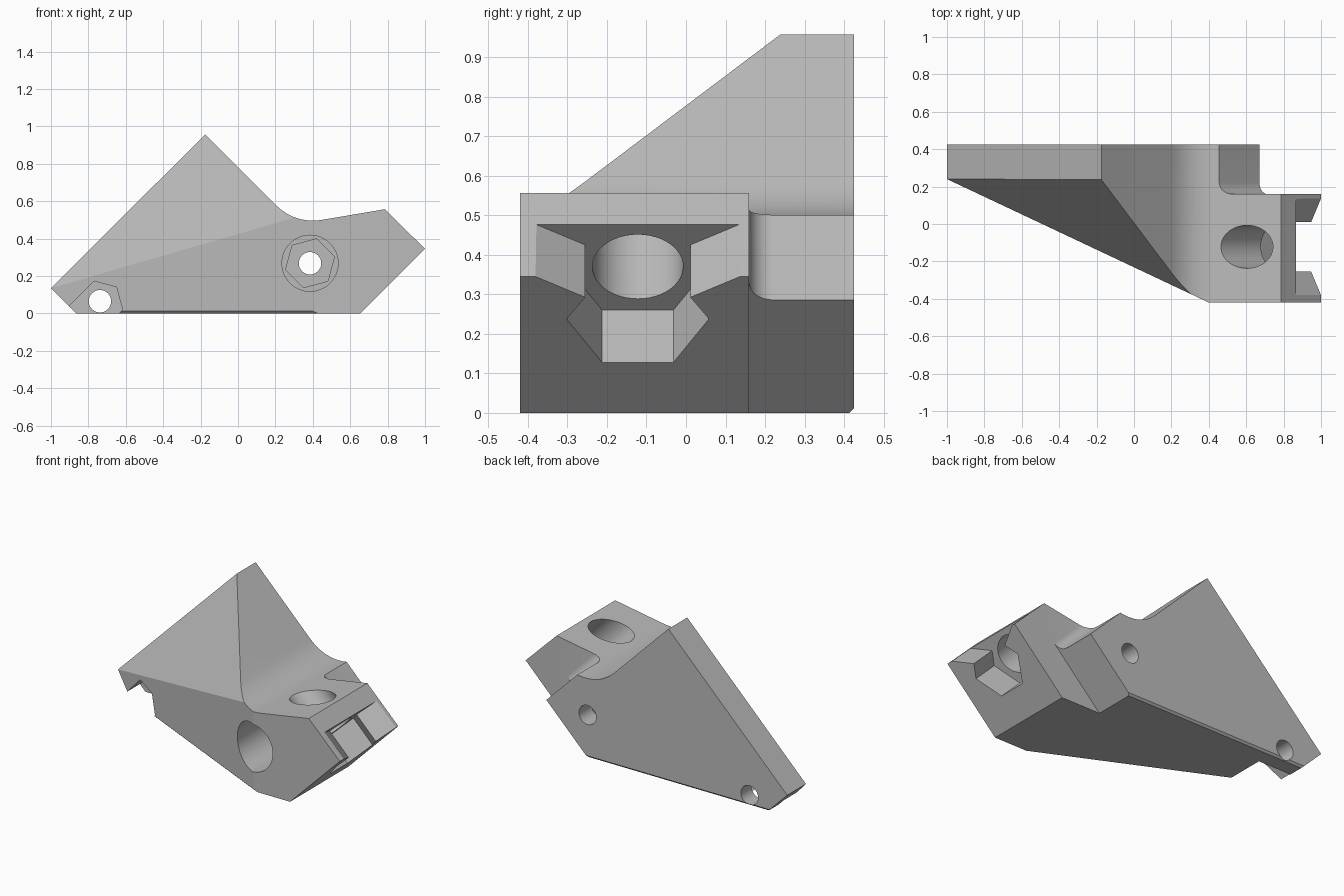
import bpy, bmesh, math
from mathutils import Vector, Matrix

if "Cube" in bpy.data.objects:
    bpy.data.objects.remove(bpy.data.objects["Cube"], do_unlink=True)

grey = bpy.data.materials.new("plain grey")
grey.use_nodes = True
grey.diffuse_color = (0.5, 0.5, 0.5, 1)
grey.node_tree.nodes["Principled BSDF"].inputs["Base Color"].default_value = (0.5, 0.5, 0.5, 1)

BACK, FRONT, WALL = 0.425, -0.42, 0.16
AXIS_Y = -0.122                      # centre line of the clamp screw
UP = Vector((1, 0, 1)).normalized()  # the two diagonal directions
DOWN = Vector((1, 0, -1)).normalized()


def prism(name, points, direction):
    """Closed prism: a 3D polygon swept along a direction."""
    bm = bmesh.new()
    face = bm.faces.new([bm.verts.new(p) for p in points])
    swept = bmesh.ops.extrude_face_region(bm, geom=[face])["geom"]
    bmesh.ops.translate(bm, vec=direction, verts=[v for v in swept if isinstance(v, bmesh.types.BMVert)])
    bmesh.ops.recalc_face_normals(bm, faces=bm.faces)
    mesh = bpy.data.meshes.new(name)
    bm.to_mesh(mesh)
    bm.free()
    ob = bpy.data.objects.new(name, mesh)
    bpy.context.collection.objects.link(ob)
    return ob


def ring(cx, cz, radius, sides, turn=0):
    """Regular polygon in x and z."""
    angles = [math.radians(turn) + math.tau * i / sides for i in range(sides)]
    return [(cx + radius * math.cos(a), cz + radius * math.sin(a)) for a in angles]


def along_y(name, profile, y0, y1):
    return prism(name, [(x, y0, z) for x, z in profile], (0, y1 - y0, 0))


# Side profile, with a rounded valley between the fin and the clamp
a, corner, b = Vector((0.2, 0.582)), Vector((0.306, 0.476)), Vector((0.454, 0.501))
valley = [a * (1 - t) ** 2 + corner * 2 * t * (1 - t) + b * t * t for t in [i / 12 for i in range(13)]]
profile = [(-1, 0.135), (-0.175, 0.957)] + [tuple(p) for p in valley]
profile += [(0.785, 0.557), (1, 0.345), (0.655, 0), (-0.865, 0)]
body = along_y("bracket_body", profile, FRONT, BACK)
body.data.materials.append(grey)

# Slanted front walls and thin bottom chamfers
tip = Vector((-1, 0.24, 0.135))
run = Vector((1.4, -0.66, 0))
side_normal = run.cross(Vector((0, 0, 1))).normalized()
facet_normal = Vector((1.33, -0.627, 0.385)).cross(Vector((1, 0, 1))).normalized()
if facet_normal.y > 0:
    facet_normal.negate()
if side_normal.y > 0:
    side_normal.negate()
lip = Vector((0, 0, 0.012))
base = Vector((tip.x, tip.y, 0))
planes = [(tip, side_normal), (tip, facet_normal),
          (base + lip, side_normal - Vector((0, 0, 1))),
          (Vector((0, BACK, 0)) + lip, Vector((0, 1, -1)))]
bm = bmesh.new()
bm.from_mesh(body.data)
for point, normal in planes:
    cut = bmesh.ops.bisect_plane(bm, geom=bm.verts[:] + bm.edges[:] + bm.faces[:], dist=1e-5,
                                 plane_co=point, plane_no=normal, clear_outer=True)
    edges = [e for e in cut["geom_cut"] if isinstance(e, bmesh.types.BMEdge)]
    bmesh.ops.holes_fill(bm, edges=edges, sides=0)
bmesh.ops.recalc_face_normals(bm, faces=bm.faces)
bm.to_mesh(body.data)
bm.free()

cutters = []

# Rear step: upper diagonal with a filleted inner corner, and lower diagonal
r = 0.06
level = 0.957 / math.sqrt(2)
step = [(level + r - r * math.sin(t), WALL + r - r * math.cos(t))
        for t in [math.pi / 2 * i / 8 for i in range(9)]]
step += [(level, 0.6), (level + 0.8, 0.6), (level + 0.8, WALL)]
cutters.append(prism("step_upper_cutter", [UP * u + Vector((0, y, 0)) - DOWN * 0.2 for u, y in step], DOWN * 1.2))
cutters.append(along_y("step_lower_cutter", [(0.285, -0.1), (1.285, 0.9), (1.6, 0.9), (1.6, -0.1)], WALL, 0.6))

# Clamp nut pocket with flared entry, and its diagonal screw hole
half = [(0.09, 0.26), (0.18, 0.37), (0.133, 0.425), (0.26, 0.478), (0.305, 0.497), (0.305, 0.6)]
outline = half + [(-y, z) for y, z in reversed(half)]
cutters.append(prism("nut_pocket_cutter", [(z + 0.39, AXIS_Y + y, z) for y, z in outline], DOWN * 0.3))
centre = Vector((0.76, AXIS_Y, 0.37))
hole = [centre + UP * u + Vector((0, v, 0)) + DOWN * 0.05 for u, v in ring(0, 0, 0.115, 48)]
cutters.append(prism("clamp_hole_cutter", hole, DOWN * -0.6))

# Main mounting hole: round counterbore, hex seat, through hole
mx, mz = 0.385, 0.268
cutters.append(along_y("counterbore_cutter", ring(mx, mz, 0.15, 48), -0.6, 0.1))
cutters.append(along_y("hex_seat_cutter", ring(mx, mz, 0.135, 6, 15), 0.05, 0.3))
cutters.append(along_y("main_hole_cutter", ring(mx, mz, 0.06, 32), 0.2, 0.6))

# Lower end hole: hex recess, open slot to the corner, through hole
ex, ez = -0.738, 0.052
cutters.append(along_y("end_hex_cutter", ring(ex, ez, 0.125, 6, 45), -0.6, 0.32))
hexagon = ring(ex, ez, 0.125, 6, 45)
slot = [hexagon[1], hexagon[5], (hexagon[5][0] - 0.4, hexagon[5][1] - 0.4), (hexagon[1][0] - 0.4, hexagon[1][1] - 0.4)]
cutters.append(along_y("end_slot_cutter", slot, -0.6, 0.3195))
cutters.append(along_y("end_hole_cutter", ring(ex, 0.065, 0.06, 32), 0.2, 0.6))

for cutter in cutters:
    mod = body.modifiers.new(cutter.name, "BOOLEAN")
    mod.operation = "DIFFERENCE"
    mod.solver = "EXACT"
    mod.object = cutter
    cutter.hide_render = True

# Bake the cuts and remove the helpers
bpy.context.view_layer.objects.active = body
body.select_set(True)
for mod in list(body.modifiers):
    bpy.ops.object.modifier_apply(modifier=mod.name)
for cutter in cutters:
    bpy.data.objects.remove(cutter, do_unlink=True)
bpy.ops.object.shade_smooth_by_angle(angle=math.radians(22))
